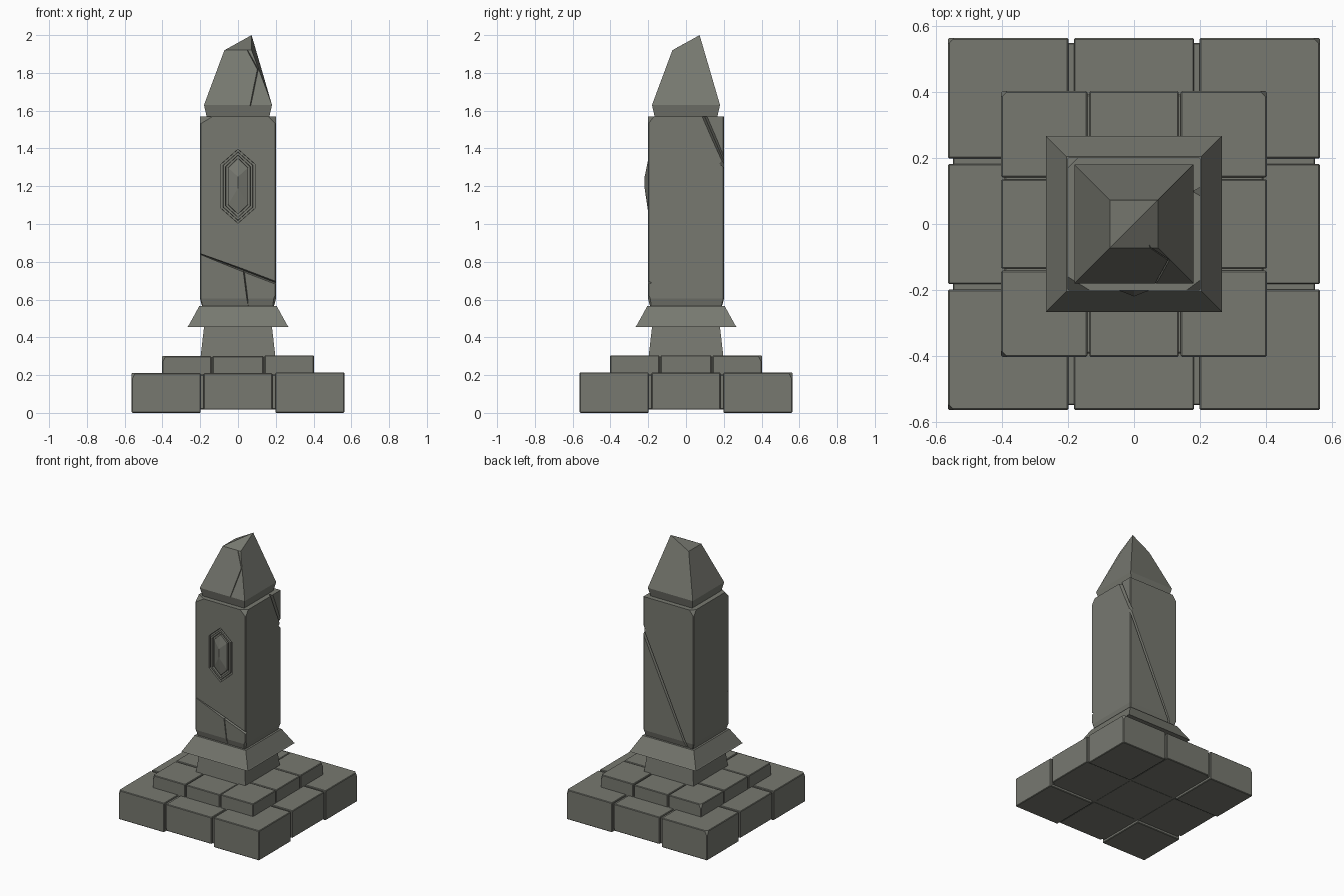
import bpy, bmesh, random
from mathutils import Vector as V

if "Cube" in bpy.data.objects:
    bpy.data.objects.remove(bpy.data.objects["Cube"])

random.seed(4)
stone = bpy.data.materials.new("weathered_stone")
stone.diffuse_color = (0.185, 0.19, 0.163, 1)
stone.use_nodes = True
stone.node_tree.nodes["Principled BSDF"].inputs["Base Color"].default_value = stone.diffuse_color


def finish(name, bm):
    bmesh.ops.recalc_face_normals(bm, faces=bm.faces[:])
    me = bpy.data.meshes.new(name)
    bm.to_mesh(me)
    bm.free()
    me.materials.append(stone)
    ob = bpy.data.objects.new(name, me)
    bpy.context.collection.objects.link(ob)
    return ob


def square_loft(name, profile, bevel=0.0):
    """Stack of square rings given as (half width, z)."""
    bm = bmesh.new()
    rings = [[bm.verts.new((sx * h, sy * h, z)) for sx, sy in
              ((-1, -1), (1, -1), (1, 1), (-1, 1))] for h, z in profile]
    for a, b in zip(rings, rings[1:]):
        for i in range(4):
            j = (i + 1) % 4
            bm.faces.new((a[i], a[j], b[j], b[i]))
    bm.faces.new(rings[0][::-1])
    bm.faces.new(rings[-1])
    if bevel:
        edges = [e for e in bm.edges if abs(e.verts[0].co.z - e.verts[1].co.z) > 0.01]
        bmesh.ops.bevel(bm, geom=edges, offset=bevel, segments=1, affect='EDGES')
    return finish(name, bm)


def block(name, lo, hi, bevel=0.004):
    bm = bmesh.new()
    bmesh.ops.create_cube(bm, size=1)
    lo, hi = V(lo), V(hi)
    for v in bm.verts:
        v.co = V((lo[i] + (v.co[i] + 0.5) * (hi[i] - lo[i]) for i in range(3)))
    bmesh.ops.bevel(bm, geom=bm.edges[:], offset=bevel, segments=1, affect='EDGES')
    return finish(name, bm)


def hull(name, points):
    bm = bmesh.new()
    for p in points:
        bm.verts.new(p)
    bmesh.ops.convex_hull(bm, input=bm.verts[:])
    return finish(name, bm)


def cut(ob, cutter):
    cutter.hide_render = True
    m = ob.modifiers.new("cut", 'BOOLEAN')
    m.operation, m.solver, m.object = 'DIFFERENCE', 'EXACT', cutter
    bpy.context.view_layer.objects.active = ob
    bpy.ops.object.modifier_apply(modifier=m.name)
    bpy.data.objects.remove(cutter)


def crack(ob, a, b, normal, w0, w1, depth):
    """V groove from a to b on a face with the given outward normal."""
    a, b, n = V(a), V(b), V(normal).normalized()
    side = (b - a).normalized().cross(n)
    pts = []
    for p, w in ((a, w0), (b, w1)):
        pts += [p - n * depth, p + n * 0.02 + side * w, p + n * 0.02 - side * w]
    cut(ob, hull("crack_cutter", pts))


def chip(ob, corner, d):
    """Break off a corner; d holds signed lengths along each axis."""
    c, d = V(corner), V(d)
    o = c - d * 0.3
    axes = [V((d.x, 0, 0)), V((0, d.y, 0)), V((0, 0, d.z))]
    cut(ob, hull("chip_cutter", [o] + [o + 1.9 * a for a in axes]))


# Stepped base: two tiers of nine blocks around a core
def tier(name, half, seam, z0, z1, lift, gap, inset):
    spans = [(-half, -seam - gap), (-seam + gap, seam - gap), (seam + gap, half)]
    for i, (x0, x1) in enumerate(spans):
        for j, (y0, y1) in enumerate(spans):
            mid = (i == 1) or (j == 1)
            dz = random.uniform(-0.003, 0.003)
            ob = block(f"{name}_block_{i}{j}", (x0, y0, z0 + (lift if mid else 0)),
                       (x1, y1, z1 + dz))
            if not mid and (i, j) != (2, 0):
                sx, sy = i - 1, j - 1
                chip(ob, (sx * half, sy * half, z1), (-sx * .02, -sy * .02, -.04))
    block(f"{name}_core", (-half + inset, -half + inset, z0 + .018),
          (half - inset, half - inset, z1 - .01))


tier("lower_step", 0.563, 0.19, 0.0, 0.212, 0.017, 0.008, 0.015)
tier("upper_step", 0.402, 0.138, 0.19, 0.302, 0.0, 0.003, 0.01)

# Pedestal and flared collar
square_loft("pedestal", [(0.20, 0.28), (0.178, 0.47)])
square_loft("collar", [(0.267, 0.455), (0.262, 0.462), (0.205, 0.565)])

# Shaft with chips, emblem recess and cracks
shaft = square_loft("shaft", [(0.188, 0.555), (0.201, 0.605), (0.201, 1.57)], 0.004)
chip(shaft, (-.2, -.2, 1.57), (.065, .04, -.04))
chip(shaft, (.2, -.2, 1.57), (-.04, .03, -.04))
chip(shaft, (-.2, .2, 1.57), (.03, -.03, -.04))
chip(shaft, (.2, -.2, .58), (-.02, .02, .05))


def hexagon(s, y):
    """Elongated emblem outline, inset from the outer edge by s."""
    w, top, bot = 0.094 - s, 1.4 - s * 1.25, 1.0 + s * 1.25
    return [V(p) for p in ((0, y, top), (w, y, 1.318 - s * .5), (w, y, 1.082 + s * .5),
                           (0, y, bot), (-w, y, 1.082 + s * .5), (-w, y, 1.318 - s * .5))]


cut(shaft, hull("emblem_cutter", hexagon(0, -.25) + hexagon(0.004, -.186)))
crack(shaft, (-.21, -.2, .845), (.21, -.2, .685), (0, -1, 0), .003, .014, .02)
crack(shaft, (.03, -.2, .755), (.055, -.2, .56), (0, -1, 0), .007, .004, .012)
crack(shaft, (.2, .085, 1.6), (.2, .215, 1.3), (1, 0, 0), .022, .016, .022)
crack(shaft, (.21, .2, 1.34), (-.15, .2, .56), (0, 1, 0), .016, .012, .025)

# Emblem: raised rim with a faceted gem in the middle
bm = bmesh.new()
loops = [[bm.verts.new(p) for p in hexagon(s, y)] for s, y in
         ((.014, -.18), (.016, -.201), (.028, -.201), (.030, -.18))]
for k in range(4):
    a, b = loops[k], loops[(k + 1) % 4]
    for i in range(6):
        j = (i + 1) % 6
        bm.faces.new((a[i], a[j], b[j], b[i]))
finish("emblem_rim", bm)
hull("emblem_gem", hexagon(.040, -.18) + hexagon(.042, -.199) +
     [(0, -.219, 1.25), (0, -.219, 1.19)])

# Cap stone with a broken, slanted tip split along its diagonal
cap = square_loft("cap_stone", [(0.165, 1.565), (0.18, 1.63), (0.072, 1.92)])
bm = bmesh.new()
bm.from_mesh(cap.data)
tip = [f for f in bm.faces if f.calc_center_median().z > 1.9]
high = [v for v in tip[0].verts if v.co.x > 0 and v.co.y > 0][0]
low = [v for v in tip[0].verts if v.co.x < 0 and v.co.y < 0][0]
bmesh.ops.connect_verts(bm, verts=[high, low])
high.co.z = 2.0
bm.to_mesh(cap.data)
bm.free()
n = (0, -.29, .108)
crack(cap, (.045, -.072, 1.93), (.105, -.108, 1.82), n, .007, .008, .010)
crack(cap, (.105, -.110, 1.82), (.065, -.182, 1.625), n, .008, .004, .010)
